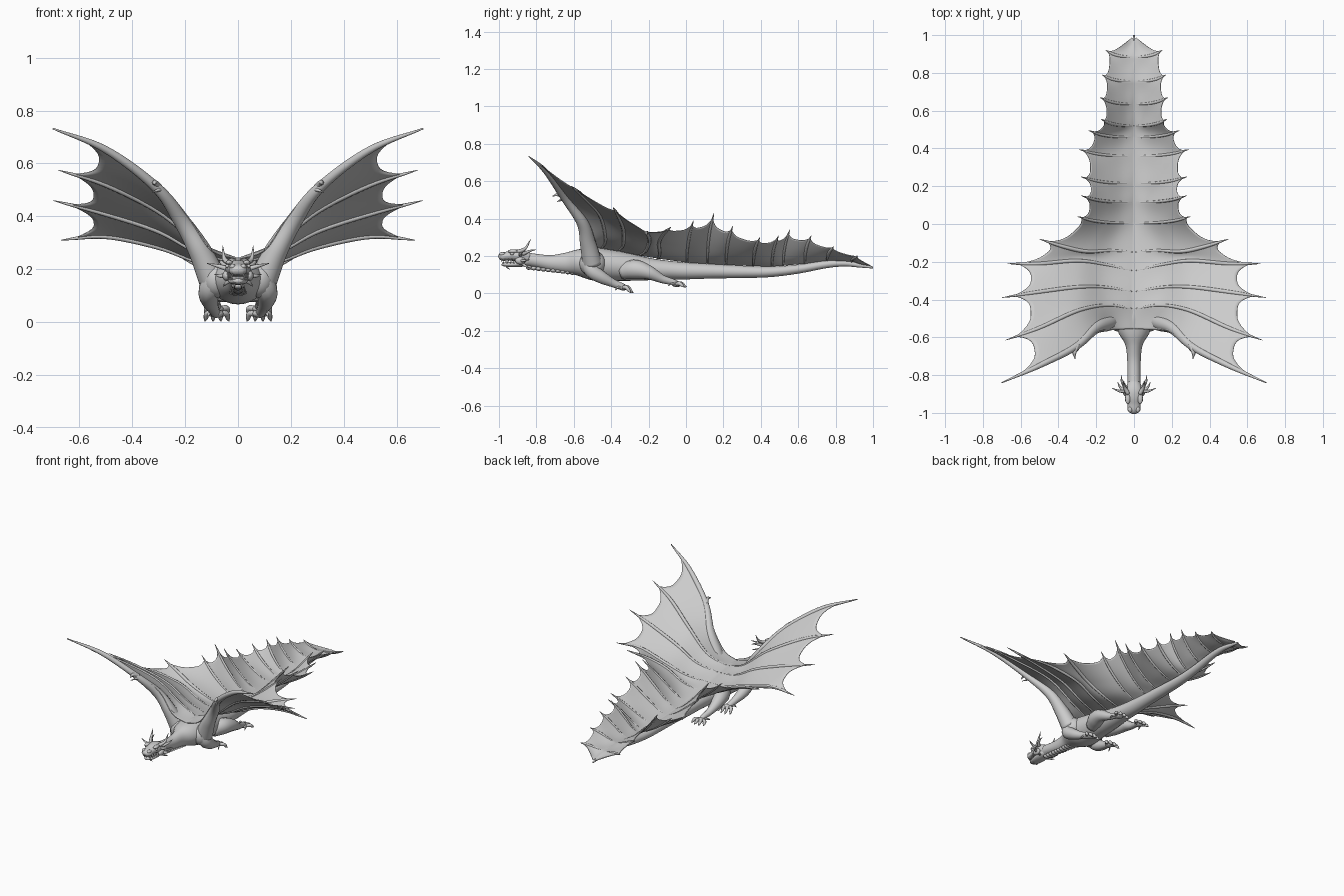
import bpy, math
from mathutils import Vector

old = bpy.data.objects.get("Cube")
if old:
    bpy.data.objects.remove(old, do_unlink=True)

GREY = (0.6, 0.6, 0.6, 1)
hide = bpy.data.materials.new("pale grey hide")
hide.use_nodes = True
hide.diffuse_color = GREY
hide.node_tree.nodes["Principled BSDF"].inputs["Base Color"].default_value = GREY


def spline(pts, u):
    """Smooth curve through points of any dimension, u from 0 to 1."""
    last = len(pts) - 1
    s = min(max(u, 0), 1) * last
    i = min(int(s), last - 1)
    t = s - i
    b, c = pts[i], pts[i + 1]
    a = pts[i - 1] if i else [2 * p - q for p, q in zip(b, c)]
    d = pts[i + 2] if i + 2 <= last else [2 * q - p for p, q in zip(b, c)]
    return [q + t / 2 * (r - p + t * (2 * p - 5 * q + 4 * r - e + t * (3 * (q - r) + e - p)))
            for p, q, r, e in zip(a, b, c, d)]


def make(name, verts, faces, mirror=False, thick=0):
    mesh = bpy.data.meshes.new(name)
    mesh.from_pydata(verts, [], faces)
    mesh.materials.append(hide)
    mesh.polygons.foreach_set("use_smooth", [True] * len(mesh.polygons))
    ob = bpy.data.objects.new(name, mesh)
    bpy.context.collection.objects.link(ob)
    if mirror:
        ob.modifiers.new("mirror", "MIRROR")
    if thick:
        shell = ob.modifiers.new("thickness", "SOLIDIFY")
        shell.thickness = thick
        shell.offset = 0
    return ob


def tube(name, pts, mirror=True, steps=24, sides=12):
    """Loft rings along a path; each point is x, y, z, radius (and an optional height radius)."""
    rows = [spline(pts, i / steps) for i in range(steps + 1)]
    verts, faces, side = [], [], None
    for i, row in enumerate(rows):
        centre = Vector(row[:3])
        ahead = Vector(rows[min(i + 1, steps)][:3]) - Vector(rows[max(i - 1, 0)][:3])
        ahead.normalize()
        if side is None:
            ref = Vector((0, 0, 1)) if abs(ahead.z) < 0.8 else Vector((0, 1, 0))
            side = ahead.cross(ref)
        side = (side - ahead * side.dot(ahead)).normalized()
        up = side.cross(ahead)
        wide, tall = max(row[3], .001), max(row[-1], .001)
        for k in range(sides):
            a = math.tau * k / sides
            verts.append(centre + side * wide * math.cos(a) + up * tall * math.sin(a))
            if i < steps:
                n = (k + 1) % sides
                faces.append((i * sides + k, i * sides + n, (i + 1) * sides + n, (i + 1) * sides + k))
    faces.append(tuple(reversed(range(sides))))
    faces.append(tuple(range(steps * sides, (steps + 1) * sides)))
    return make(name, verts, faces, mirror)


def spike(name, base, bend, tip, r):
    return tube(name, [(*base, r), (*bend, r * .7), (*tip, .001)], steps=8, sides=8)


def ball(name, centre, size, mirror=True):
    x, y, z = centre
    row = [(x, y + size[1] * math.sin(a), z, size[0] * math.cos(a), size[2] * math.cos(a))
           for a in (math.pi * (k / 8 - .5) for k in range(9))]
    return tube(name, row, mirror, steps=12)


# Body, neck and tail: y, centre z, half width, half height
body = [(-.88, .188, .034, .036), (-.8, .175, .034, .036), (-.72, .163, .036, .042),
        (-.64, .163, .046, .055), (-.57, .165, .085, .072), (-.49, .157, .105, .088),
        (-.4, .15, .095, .083), (-.3, .14, .08, .073), (-.2, .13, .066, .06),
        (-.1, .125, .055, .05), (0, .12, .048, .045), (.15, .118, .04, .038),
        (.3, .115, .036, .033), (.45, .115, .032, .028), (.6, .13, .027, .024),
        (.75, .155, .022, .02), (.85, .16, .017, .016), (.93, .15, .012, .012), (1, .138, .004, .005)]
tube("body", [(0, y, z, w, h) for y, z, w, h in body], False, steps=80, sides=24)

# Throat plates
for k in range(11):
    y = -.84 + k * .026
    ball("throat_plate", (0, y, .138 - k * .003), (.024 + k * .001, .016, .012), False)

# Head
skull = [(-1, .188, .018, .012), (-.985, .195, .034, .022), (-.95, .2, .035, .025),
         (-.915, .203, .045, .031), (-.88, .198, .047, .036), (-.84, .182, .033, .034)]
tube("skull", [(0, y, z, w, h) for y, z, w, h in skull], False, sides=18)
jaw = [(-.985, .157, .016, .008), (-.96, .154, .03, .012), (-.91, .156, .038, .016),
       (-.87, .165, .038, .022), (-.84, .173, .028, .025)]
tube("lower_jaw", [(0, y, z, w, h) for y, z, w, h in jaw], False, sides=16)
ball("nostril", (.02, -.982, .21), (.012, .016, .011))
ball("brow", (.033, -.925, .225), (.014, .028, .01))
ball("eye", (.04, -.93, .212), (.008, .01, .008))
ball("cheek", (.043, -.885, .175), (.016, .028, .02))
for k in range(5):
    y, x = -.985 + k * .018, .022 + k * .004
    spike("upper_tooth", (x, y, .185), (x, y, .178), (x, y, .168 - .004 * (k == 1)), .004)
    spike("lower_tooth", (x, y + .01, .16), (x, y + .01, .167), (x, y + .01, .175), .003)

# Horns, ear spines and jaw spines
spike("horn", (.03, -.9, .222), (.052, -.86, .24), (.058, -.83, .29), .012)
spike("rear_horn", (.038, -.87, .21), (.062, -.84, .225), (.068, -.8, .235), .01)
spike("ear_spine", (.035, -.885, .2), (.075, -.885, .212), (.118, -.868, .222), .01)
spike("cheek_spine", (.045, -.88, .175), (.07, -.868, .175), (.088, -.835, .18), .01)
spike("jaw_spine", (.032, -.87, .155), (.047, -.855, .145), (.055, -.83, .135), .008)
spike("chin_spine", (.012, -.96, .148), (.013, -.955, .138), (.014, -.94, .127), .005)

# Wing arm, thumb and shoulder muscle
arm = [(.095, -.5, .16, .054), (.145, -.525, .27, .043), (.212, -.555, .38, .031),
       (.31, -.65, .51, .02), (.5, -.75, .652, .014), (.7, -.84, .732, .003)]
tube("wing_arm", arm, steps=40, sides=14)
spike("wing_thumb", (.3, -.64, .51), (.315, -.68, .528), (.312, -.715, .52), .015)
spike("wing_thumb_small", (.29, -.63, .5), (.3, -.665, .5), (.325, -.69, .49), .01)
ball("shoulder", (.08, -.5, .16), (.06, .07, .07))

# Ribs carrying the membrane, from the spine out to the tips
ribs = [[(0, -.555, .236), (.1, -.56, .272), (.19, -.57, .4), (.3, -.655, .525), (.5, -.755, .662), (.7, -.84, .734)],
        [(0, -.45, .24), (.14, -.43, .295), (.3, -.46, .42), (.5, -.55, .52), (.68, -.615, .575)],
        [(0, -.36, .228), (.15, -.335, .265), (.3, -.335, .345), (.5, -.36, .41), (.7, -.39, .46)],
        [(0, -.25, .205), (.15, -.215, .23), (.3, -.195, .285), (.5, -.21, .325), (.67, -.21, .31)],
        [(0, -.15, .188), (.12, -.14, .215), (.25, -.145, .275), (.37, -.12, .32), (.5, -.08, .355)]]
tail_tips = [(.3, .04, .39), (.28, .15, .43), (.28, .25, .36), (.29, .395, .3), (.24, .495, .31),
             (.175, .555, .34), (.18, .67, .31), (.17, .79, .25), (.15, .92, .2)]


def spine_top(y):
    """Height of the back at a given y."""
    for p, q in zip(body, body[1:]):
        if p[0] <= y <= q[0]:
            t = (y - p[0]) / (q[0] - p[0])
            return (p[1] + p[3]) * (1 - t) + (q[1] + q[3]) * t + .002


for x, y, z in tail_tips:
    root = y - .035
    low = spine_top(root)
    ribs.append([(x * s, root + .035 * s ** 3, low + (z - low) * s ** 1.25)
                 for s in (0, .25, .5, .75, 1)])
wing_count = 5
for k, rib in enumerate(ribs):
    if k:
        wing = k < wing_count
        thick = .015 if wing else .011
        path = [spline(rib, .02 + .98 * s / 16) for s in range(17)]
        tube("wing_finger" if wing else "tail_rib",
             [(x, y, z - .003 * (1 - s / 16), thick * (.3 + .7 * s / 16) * (1 - (s / 16) ** 5) + .001)
              for s, (x, y, z) in enumerate(path)], steps=32, sides=8)
ribs.append([(0, .97, .152), (.005, .98, .15), (.012, .988, .147)])

# Scalloped membrane lofted between neighbouring ribs
SPAN, ACROSS = 12, 30
verts, faces = [], []
for k, (a, b) in enumerate(zip(ribs, ribs[1:])):
    for j in range(SPAN + (k == len(ribs) - 2)):
        t = j / SPAN
        reach = .81 + .11 * abs(2 * t - 1) ** 3
        for i in range(ACROSS + 1):
            u = i / ACROSS
            p = Vector(spline(a, u * reach)).lerp(Vector(spline(b, u * reach)), t)
            p.z -= .006 * math.sin(math.pi * t) * math.sin(math.pi * u)
            verts.append(p)
row = ACROSS + 1
for j in range(len(verts) // row - 1):
    for i in range(ACROSS):
        c = j * row + i
        faces.append((c, c + 1, c + row + 1, c + row))
make("wing_and_tail_membrane", verts, faces, True, .004)

# Legs
tube("front_leg", [(.085, -.515, .17, .05), (.108, -.5, .12, .042), (.108, -.45, .085, .034),
                   (.095, -.39, .055, .023), (.083, -.335, .033, .019)])
tube("hind_leg", [(.045, -.34, .12, .045), (.075, -.27, .128, .052), (.095, -.2, .112, .038),
                  (.09, -.13, .078, .023), (.082, -.08, .063, .018), (.08, -.05, .053, .016)])


# Feet with four toes and claws each
def foot(name, x, y, z, drop):
    ball(name + "_foot", (x, y, z), (.026, .028, .016))
    for k in range(4):
        f = (k - 1.5) / 1.5
        mid = (x + f * .036, y + .028 - abs(f) * .012, z - drop * .2 + .006)
        end = (x + f * .042, y + .045 - abs(f) * .014, z - drop * .6)
        tip = (x + f * .046, y + .062 - abs(f) * .02, z - drop)
        tube(name + "_toe", [(x + f * .015, y, z, .011), (*mid, .011), (*end, .008), (*tip, .001)],
             steps=10, sides=8)
    spike(name + "_heel_claw", (x + .012, y - .01, z), (x + .03, y - .03, z), (x + .035, y - .045, z - drop * .6), .008)


foot("front", .08, -.335, .032, .03)
foot("hind", .08, -.05, .05, .016)
